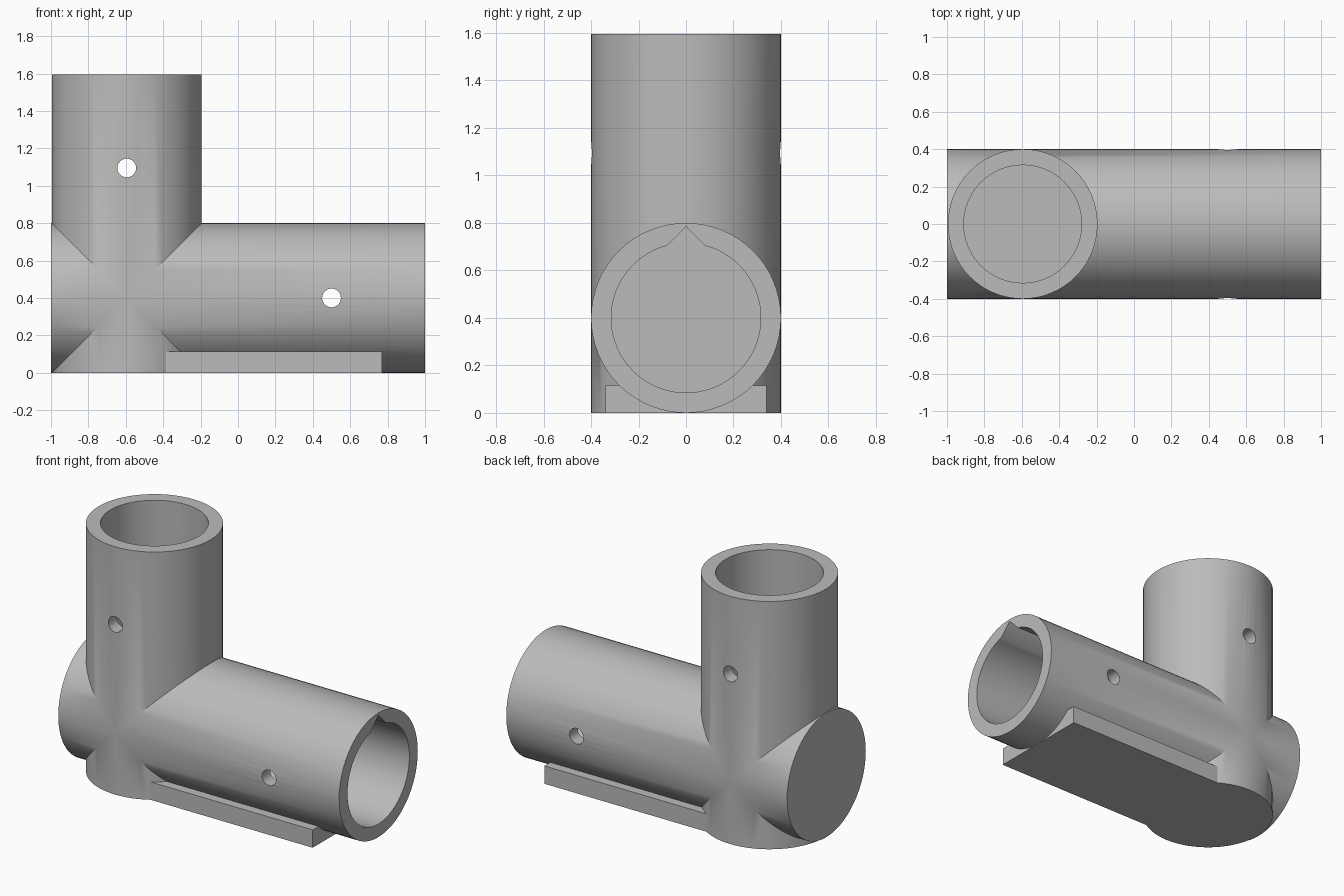
import bpy, bmesh, math
from mathutils import Matrix

if "Cube" in bpy.data.objects:
    bpy.data.objects.remove(bpy.data.objects["Cube"])

R, BORE, HOLE = 0.4, 0.315, 0.05      # pipe, socket and screw hole radii
CX, CZ = -0.595, 0.4                  # upright axis x, level axis z
TOP, END, DEPTH = 1.595, 1.0, 1.0     # pipe mouths and socket depth

grey = bpy.data.materials.new("grey plastic")
grey.diffuse_color = (0.5, 0.5, 0.5, 1)
grey.use_nodes = True
grey.node_tree.nodes["Principled BSDF"].inputs["Base Color"].default_value = grey.diffuse_color


def circle(r, n=64):
    return [(r * math.cos(2 * math.pi * i / n), r * math.sin(2 * math.pi * i / n)) for i in range(n)]


def prism(name, profile, length, matrix):
    """Extrude a closed profile along local z and place it."""
    bm = bmesh.new()
    face = bm.faces.new([bm.verts.new((x, y, 0)) for x, y in profile])
    out = bmesh.ops.extrude_face_region(bm, geom=[face])
    bmesh.ops.translate(bm, vec=(0, 0, length),
                        verts=[v for v in out["geom"] if isinstance(v, bmesh.types.BMVert)])
    bm.transform(matrix)
    bmesh.ops.recalc_face_normals(bm, faces=bm.faces)
    mesh = bpy.data.meshes.new(name)
    bm.to_mesh(mesh)
    bm.free()
    mesh.materials.append(grey)
    ob = bpy.data.objects.new(name, mesh)
    bpy.context.collection.objects.link(ob)
    return ob


def combine(target, other, operation):
    mod = target.modifiers.new(operation.lower(), "BOOLEAN")
    mod.operation, mod.object, mod.solver = operation, other, "EXACT"
    bpy.context.view_layer.objects.active = target
    bpy.ops.object.modifier_apply(modifier=mod.name)
    bpy.data.objects.remove(other)


# Local z runs along +x, local y stays up
along_x = Matrix(((0, 0, 1, 0), (1, 0, 0, 0), (0, 1, 0, 0), (0, 0, 0, 1)))
along_y = Matrix.Rotation(math.radians(-90), 4, "X")
move = Matrix.Translation

# Outer body: level pipe, upright pipe, flat foot
body = prism("pipe_elbow", circle(R), 2.0, move((-1, 0, CZ)) @ along_x)
combine(body, prism("upright_pipe", circle(R), TOP, move((CX, 0, 0))), "UNION")
foot = [(-0.34, 0), (0.34, 0), (0.34, 0.115), (-0.34, 0.115)]
combine(body, prism("foot", foot, 0.77 - CX, move((CX, 0, 0)) @ along_x), "UNION")

# Level socket with a pointed groove along its top
groove = math.asin(0.08 / BORE)
arc = [math.pi / 2 + groove + (2 * math.pi - 2 * groove) * i / 60 for i in range(61)]
teardrop = [(BORE * math.cos(a), BORE * math.sin(a)) for a in arc] + [(0, 0.385)]
combine(body, prism("level_socket", teardrop, DEPTH + 0.1,
                    move((END - DEPTH, 0, CZ)) @ along_x), "DIFFERENCE")

# Upright socket
combine(body, prism("upright_socket", circle(BORE), DEPTH + 0.1,
                    move((CX, 0, TOP - DEPTH))), "DIFFERENCE")

# Screw holes through both sockets
for x, z in ((CX, TOP - 0.5), (END - 0.5, CZ)):
    combine(body, prism("screw_hole", circle(HOLE, 32), 1.2, move((x, -0.6, z)) @ along_y), "DIFFERENCE")

body.select_set(True)
bpy.context.view_layer.objects.active = body
bpy.ops.object.shade_smooth_by_angle(angle=math.radians(30))
